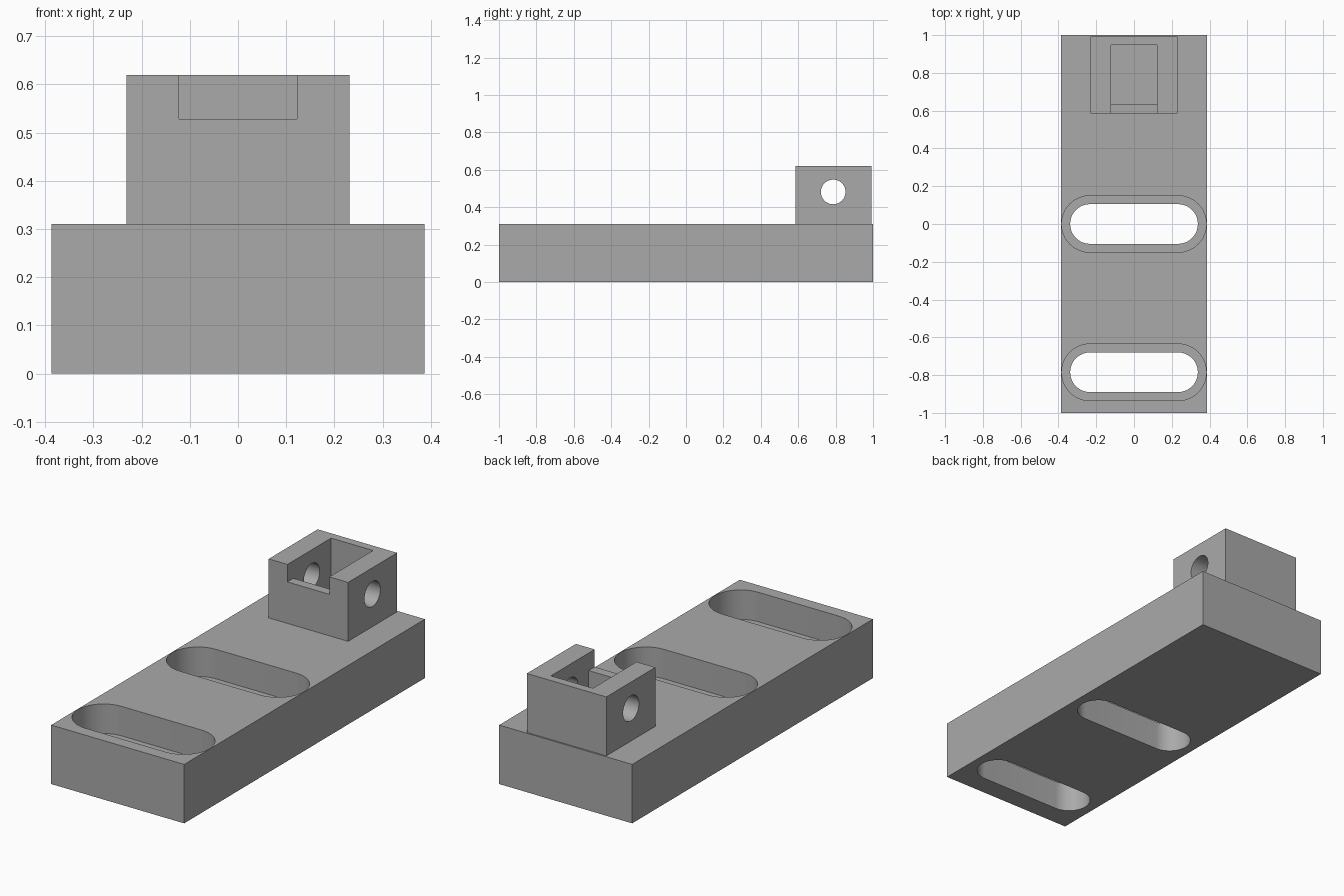
import bpy
import bmesh
from math import cos, sin, pi

old = bpy.data.objects.get("Cube")
if old:
    bpy.data.objects.remove(old, do_unlink=True)

grey = bpy.data.materials.new("mid_grey")
grey.use_nodes = True
colour = (0.40, 0.40, 0.40, 1)
grey.diffuse_color = colour
grey.node_tree.nodes["Principled BSDF"].inputs["Base Color"].default_value = colour


def prism(name, outline, direction):
    """Extrude a closed outline of 3D points along a direction."""
    bm = bmesh.new()
    face = bm.faces.new([bm.verts.new(p) for p in outline])
    new = bmesh.ops.extrude_face_region(bm, geom=[face])["geom"]
    bmesh.ops.translate(bm, vec=direction,
                        verts=[v for v in new if isinstance(v, bmesh.types.BMVert)])
    bmesh.ops.recalc_face_normals(bm, faces=bm.faces)
    mesh = bpy.data.meshes.new(name)
    bm.to_mesh(mesh)
    bm.free()
    obj = bpy.data.objects.new(name, mesh)
    bpy.context.collection.objects.link(obj)
    mesh.materials.append(grey)
    return obj


def box(name, half_width, y0, y1, z0, z1):
    w = half_width
    return prism(name, [(-w, y0, z0), (w, y0, z0), (w, y1, z0), (-w, y1, z0)],
                 (0, 0, z1 - z0))


def slot(name, y, radius, reach, z0, z1, steps=24):
    """Rounded slot running across the width."""
    pts = []
    for side, start in ((1, -pi / 2), (-1, pi / 2)):
        for i in range(steps + 1):
            a = start + pi * i / steps
            pts.append((side * reach + radius * cos(a), y + radius * sin(a), z0))
    return prism(name, pts, (0, 0, z1 - z0))


def cut(target, cutters):
    """Subtract each cutter, then bake the result and drop the cutters."""
    for c in cutters:
        c.hide_render = True
        mod = target.modifiers.new(c.name, 'BOOLEAN')
        mod.operation = 'DIFFERENCE'
        mod.solver = 'EXACT'
        mod.object = c
    bpy.context.view_layer.update()
    graph = bpy.context.evaluated_depsgraph_get()
    mesh = bpy.data.meshes.new_from_object(target.evaluated_get(graph))
    target.modifiers.clear()
    target.data = mesh
    for c in cutters:
        bpy.data.objects.remove(c, do_unlink=True)
    bpy.ops.object.select_all(action='DESELECT')
    target.select_set(True)
    bpy.context.view_layer.objects.active = target
    bpy.ops.object.shade_smooth_by_angle(angle=pi / 6)


BASE_TOP, TOP = 0.31, 0.62

# Base plate with two counterbored slots
base = box("base_plate", 0.387, -1, 1, 0, BASE_TOP)
slots = []
for y in (0, -0.785):
    slots.append(slot("slot_cutter", y, 0.105, 0.233, -0.1, 0.4))
    slots.append(slot("recess_cutter", y, 0.15, 0.233, 0.155, 0.4))
cut(base, slots)

# Pivot block with an open pocket, a front notch and a cross hole
block = box("pivot_block", 0.231, 0.585, 0.992, BASE_TOP, TOP)
pocket = box("pocket_cutter", 0.122, 0.635, 0.948, BASE_TOP - 0.1, TOP + 0.1)
notch = box("notch_cutter", 0.122, 0.5, 0.7, 0.528, TOP + 0.1)
circle = [2 * pi * i / 48 for i in range(48)]
hole = prism("hole_cutter",
             [(-0.5, 0.787 + 0.066 * cos(a), 0.482 + 0.066 * sin(a)) for a in circle],
             (1, 0, 0))
cut(block, [pocket, notch, hole])
